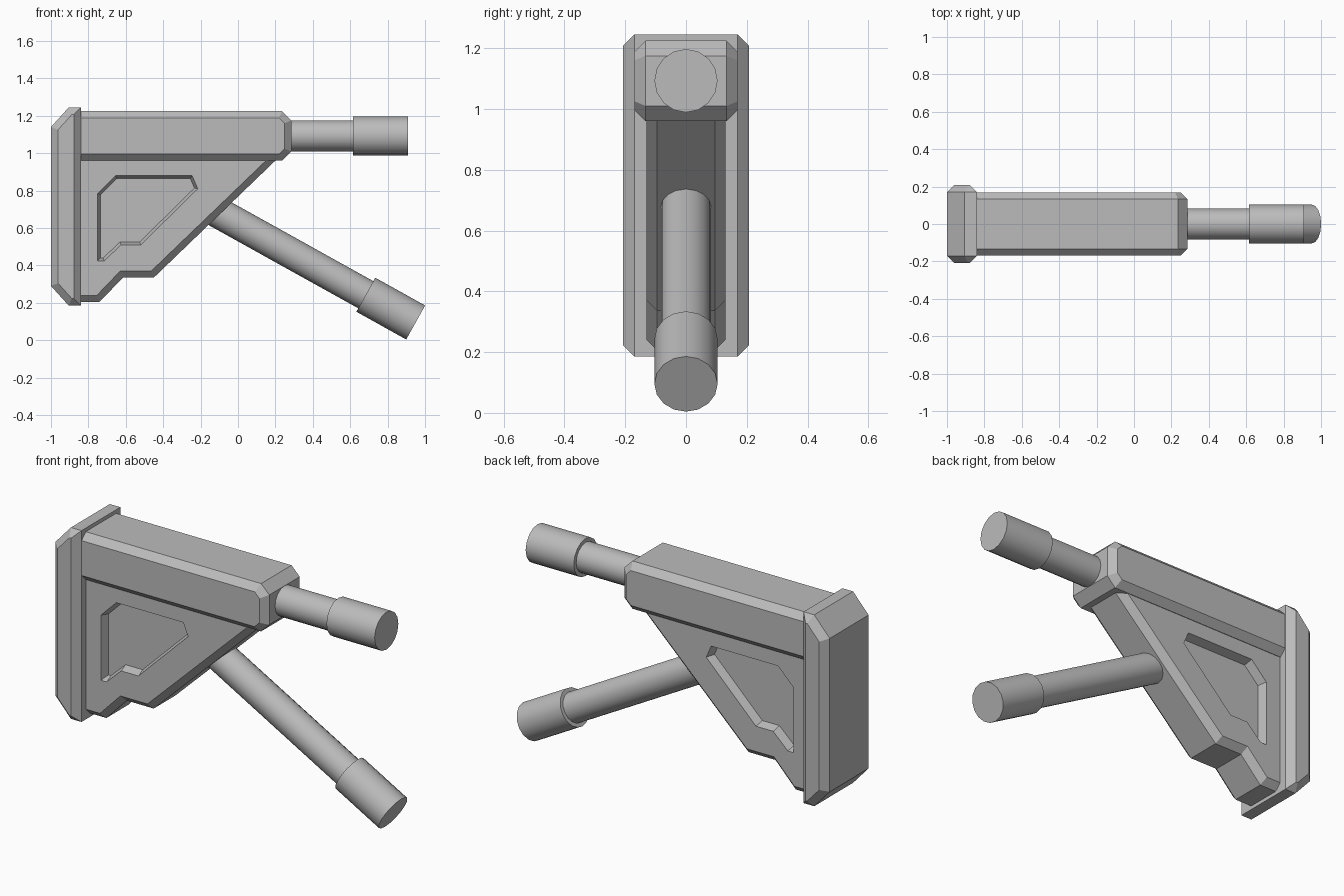
import bpy, bmesh, math
from mathutils import Vector

cube = bpy.data.objects.get("Cube")
if cube:
    bpy.data.objects.remove(cube, do_unlink=True)

grey = bpy.data.materials.new("plain_grey")
grey.use_nodes = True
colour = (0.5, 0.5, 0.5, 1)
grey.diffuse_color = colour
grey.node_tree.nodes["Principled BSDF"].inputs["Base Color"].default_value = colour


def finish(name, bm):
    bmesh.ops.recalc_face_normals(bm, faces=bm.faces)
    mesh = bpy.data.meshes.new(name)
    bm.to_mesh(mesh)
    bm.free()
    mesh.materials.append(grey)
    obj = bpy.data.objects.new(name, mesh)
    bpy.context.collection.objects.link(obj)
    return obj


def slab(name, profile, half, inset, rise, centre=0):
    """Side profile (x, z) extruded along y, both caps raised with a sloped rim."""
    bm = bmesh.new()
    base = bm.faces.new([bm.verts.new((x, centre - half, z)) for x, z in profile])
    ext = bmesh.ops.extrude_face_region(bm, geom=[base], use_keep_orig=True)
    moved = [v for v in ext["geom"] if isinstance(v, bmesh.types.BMVert)]
    bmesh.ops.translate(bm, verts=moved, vec=(0, 2 * half, 0))
    bmesh.ops.recalc_face_normals(bm, faces=bm.faces)
    bm.normal_update()
    caps = [f for f in bm.faces if abs(f.normal.y) > 0.9]
    bmesh.ops.inset_individual(bm, faces=caps, thickness=inset, depth=rise,
                               use_even_offset=True)
    return finish(name, bm)


def tube(name, start, end, radius):
    a, b = Vector(start), Vector(end)
    bm = bmesh.new()
    bmesh.ops.create_cone(bm, cap_ends=True, segments=16, radius1=radius,
                          radius2=radius, depth=(b - a).length)
    turn = (b - a).to_track_quat('Z', 'Y').to_matrix().to_4x4()
    bmesh.ops.transform(bm, matrix=turn, verts=bm.verts)
    bmesh.ops.translate(bm, verts=bm.verts, vec=(a + b) / 2)
    obj = finish(name, bm)
    bpy.ops.object.select_all(action='DESELECT')
    obj.select_set(True)
    bpy.context.view_layer.objects.active = obj
    bpy.ops.object.shade_smooth_by_angle(angle=math.radians(35))
    return obj


# Rear end plate
slab("end_plate", [(-1, 0.29), (-0.905, 0.185), (-0.84, 0.185), (-0.84, 1.245),
                   (-0.905, 1.245), (-1, 1.14)], 0.17, 0.038, 0.038)

# Upper housing
slab("upper_housing", [(-0.9, 0.96), (0.235, 0.96), (0.285, 1.01), (0.285, 1.175),
                       (0.235, 1.225), (-0.9, 1.225)], 0.133, 0.036, 0.036)

# Triangular body with stepped lower edge
body = slab("lower_body", [(-0.9, 0.205), (-0.74, 0.205), (-0.615, 0.335),
                           (-0.45, 0.335), (0.262, 1.02), (-0.9, 1.02)],
            0.095, 0.035, 0.035)

# Sunken panel on each side of the body
panel = [(-0.75, 0.425), (-0.715, 0.425), (-0.625, 0.51), (-0.52, 0.51),
         (-0.215, 0.81), (-0.245, 0.88), (-0.655, 0.88), (-0.75, 0.785)]
for side in (-1, 1):
    cutter = slab("panel_cutter", panel, 0.05, 0.015, 0.045, side * 0.178)
    cutter.hide_render = True
    bpy.context.view_layer.objects.active = body
    cut = body.modifiers.new("panel", 'BOOLEAN')
    cut.operation = 'DIFFERENCE'
    cut.solver = 'EXACT'
    cut.object = cutter
    bpy.ops.object.modifier_apply(modifier=cut.name)
    bpy.data.objects.remove(cutter, do_unlink=True)

# Straight tube and its thicker sleeve
level = 1.093
tube("upper_tube", (0.25, 0, level), (0.65, 0, level), 0.083)
tube("upper_sleeve", (0.615, 0, level), (0.91, 0, level), 0.104)

# Slanted tube and its thicker sleeve
tip = Vector((0.95, 0, 0.095))
back = Vector((-0.874, 0, 0.486)).normalized()
tube("slanted_tube", tip + back * 0.2, tip + back * 1.25, 0.083)
tube("slanted_sleeve", tip, tip + back * 0.305, 0.104)
